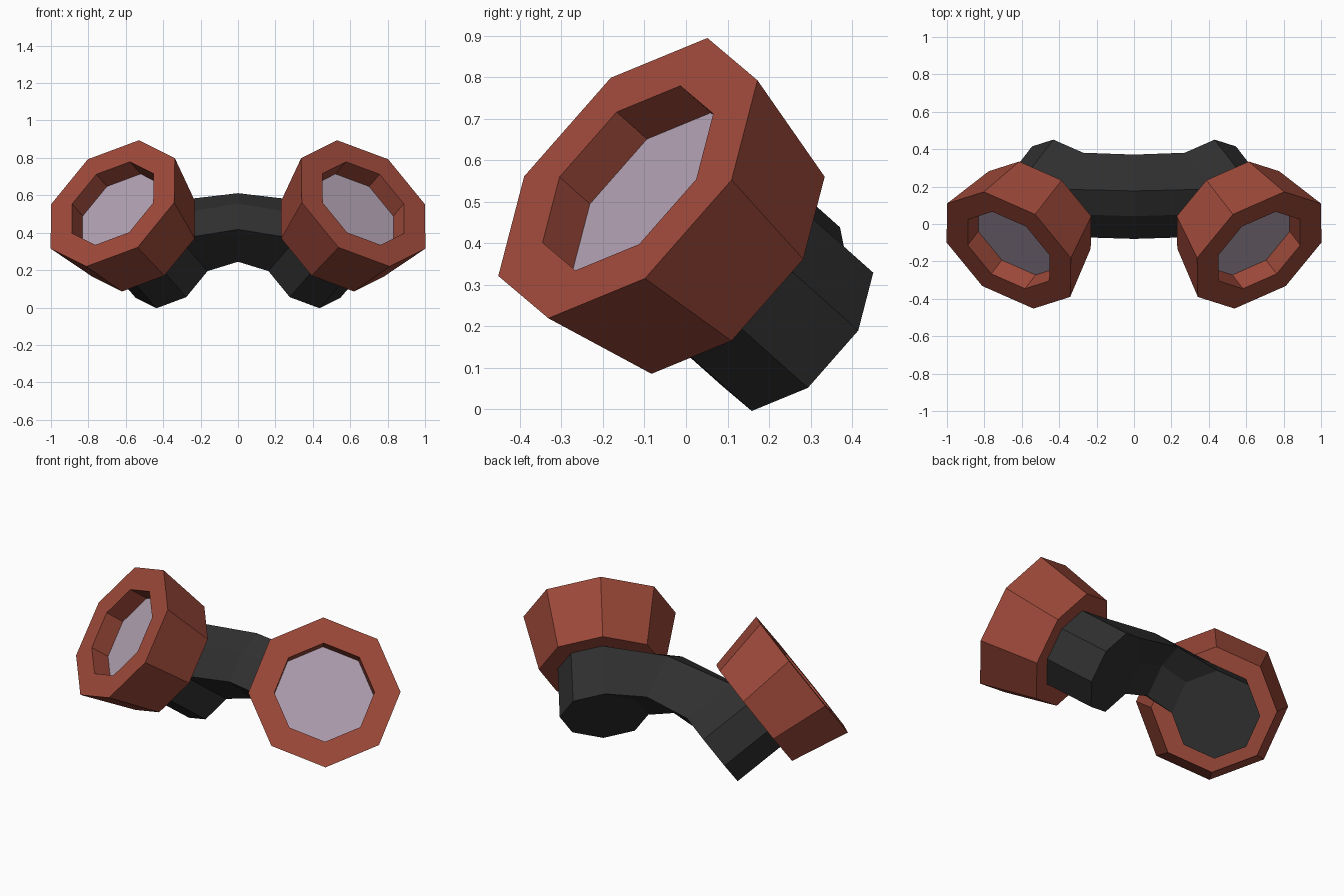
import bpy
import bmesh
from math import cos, sin, pi
from mathutils import Vector

cube = bpy.data.objects.get("Cube")
if cube:
    bpy.data.objects.remove(cube, do_unlink=True)


def material(name, rgb):
    mat = bpy.data.materials.new(name)
    mat.use_nodes = True
    mat.diffuse_color = (*rgb, 1)
    mat.node_tree.nodes["Principled BSDF"].inputs["Base Color"].default_value = (*rgb, 1)
    return mat


RED = material("brick red", (0.34, 0.067, 0.042))
GREY = material("pale mauve", (0.43, 0.345, 0.43))
BLACK = material("charcoal", (0.029, 0.029, 0.029))

# Shared axis frame of the left cup: it faces outward, forward and up
FACE = Vector((0.67, -0.14, 0.557))
AXIS = Vector((0.499, -0.647, 0.576)).normalized()
U = Vector((-0.14, 0.19, 0.335))
U = (U - AXIS * U.dot(AXIS)).normalized()
W = AXIS.cross(U)
SIDES = 8
CUP_BACK, STEM_BACK = -0.333, -0.633


def ring(bm, along, radius, side):
    """Octagon across the cup axis, mirrored in x when side is -1."""
    verts = []
    for k in range(SIDES):
        a = 2 * pi * k / SIDES
        p = FACE + AXIS * along + (U * cos(a) + W * sin(a)) * radius
        verts.append(bm.verts.new((p.x * side, p.y, p.z)))
    return verts


def loft(bm, a, b, skip=()):
    n = len(a)
    for k in range(n):
        if k not in skip:
            bm.faces.new((a[k], a[(k + 1) % n], b[(k + 1) % n], b[k]))


def finish(bm, name, mats):
    bmesh.ops.remove_doubles(bm, verts=bm.verts, dist=0.0005)
    bmesh.ops.recalc_face_normals(bm, faces=bm.faces)
    mesh = bpy.data.meshes.new(name)
    bm.to_mesh(mesh)
    bm.free()
    for mat in mats:
        mesh.materials.append(mat)
    bpy.context.collection.objects.link(bpy.data.objects.new(name, mesh))


# Flared cups with a recessed flat lens
for name, side in (("left_cup", 1), ("right_cup", -1)):
    bm = bmesh.new()
    profile = ((CUP_BACK, 0.342), (0, 0.413), (0, 0.272), (-0.113, 0.272))
    rings = [ring(bm, t, r, side) for t, r in profile]
    for a, b in zip(rings, rings[1:]):
        loft(bm, a, b)
    bm.faces.new(rings[0])
    bm.faces.new(rings[-1]).material_index = 1
    finish(bm, name, (RED, GREY))

# Handle: a stem behind each cup, with two stem sides drawn out to the middle
bm = bmesh.new()
for side in (1, -1):
    back = ring(bm, STEM_BACK, 0.24, side)
    front = ring(bm, CUP_BACK, 0.24, side)
    loft(bm, back, front, skip=(0, 1))
    bm.faces.new(back)
    bm.faces.new(front)
    outline = back[:3] + front[2::-1]
    middle = [bm.verts.new((0, v.co.y - 0.01, v.co.z + 0.05)) for v in outline]
    loft(bm, outline, middle)
finish(bm, "handle", (BLACK,))
